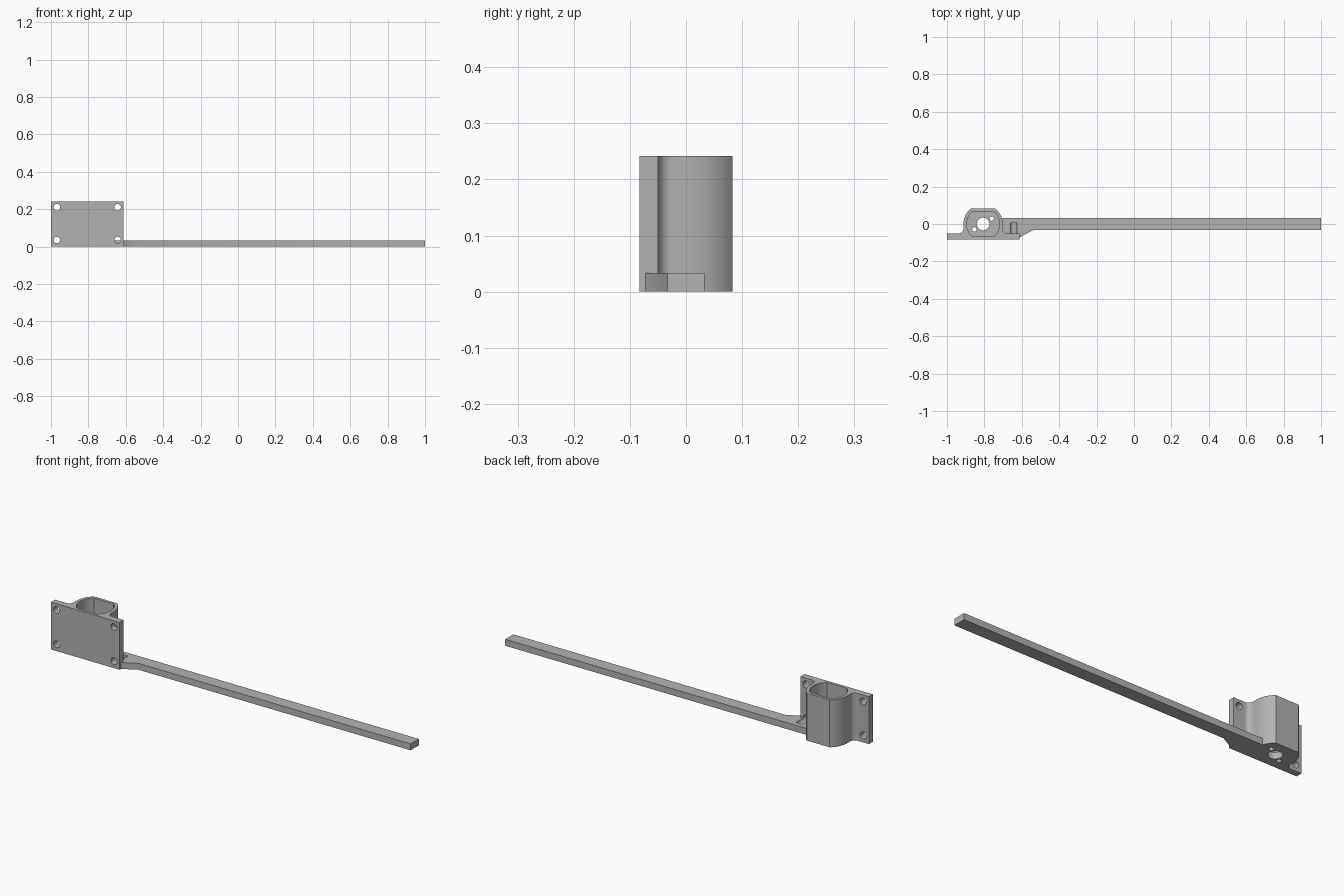
import bpy, bmesh, math

cube = bpy.data.objects.get("Cube")
if cube:
    bpy.data.objects.remove(cube, do_unlink=True)

CX = -0.807          # housing axis
PLATE_BACK = -0.05
HEIGHT = 0.242
ARM = 0.033          # arm half width and thickness

grey = bpy.data.materials.new("plain_grey")
grey.use_nodes = True
colour = (0.45, 0.45, 0.45, 1)
grey.diffuse_color = colour
grey.node_tree.nodes["Principled BSDF"].inputs["Base Color"].default_value = colour


def arc(cx, cy, r, start, end, n):
    """Points on an arc, angles in radians."""
    steps = [start + (end - start) * i / n for i in range(n + 1)]
    return [(cx + r * math.cos(a), cy + r * math.sin(a)) for a in steps]


def prism(name, points, z0, z1):
    """Extrude a flat outline upwards."""
    bm = bmesh.new()
    face = bm.faces.new([bm.verts.new((x, y, z0)) for x, y in points])
    top = bmesh.ops.extrude_face_region(bm, geom=[face])["geom"]
    verts = [v for v in top if isinstance(v, bmesh.types.BMVert)]
    bmesh.ops.translate(bm, verts=verts, vec=(0, 0, z1 - z0))
    bmesh.ops.recalc_face_normals(bm, faces=bm.faces)
    mesh = bpy.data.meshes.new(name)
    bm.to_mesh(mesh)
    bm.free()
    mesh.materials.append(grey)
    obj = bpy.data.objects.new(name, mesh)
    bpy.context.collection.objects.link(obj)
    return obj


def rod(name, r, loc, length, along_y=False):
    bpy.ops.mesh.primitive_cylinder_add(
        vertices=32, radius=r, depth=length, location=loc,
        rotation=(math.pi / 2 if along_y else 0, 0, 0))
    obj = bpy.context.object
    obj.name = name
    obj.data.materials.append(grey)
    return obj


def combine(target, other, operation):
    """Apply a boolean and discard the helper."""
    other.hide_render = True
    mod = target.modifiers.new("combine", "BOOLEAN")
    mod.operation = operation
    mod.solver = "EXACT"
    mod.object = other
    bpy.ops.object.select_all(action="DESELECT")
    bpy.context.view_layer.objects.active = target
    target.select_set(True)
    bpy.ops.object.modifier_apply(modifier=mod.name)
    bpy.data.objects.remove(other, do_unlink=True)


# Mounting plate and flat-backed round housing, as one filleted outline
R, F = 0.105, 0.025
flat = math.asin(0.083 / R)
low = PLATE_BACK + F
right_side = arc(CX + R + F, low, F, 1.5 * math.pi, math.pi, 8)
right_side += arc(CX, 0, R, 0, flat, 14)
left_side = [(2 * CX - x, y) for x, y in reversed(right_side)]
outline = [(-1, -0.083), (-0.612, -0.083), (-0.612, PLATE_BACK)]
outline += right_side + left_side + [(-1, PLATE_BACK)]
bracket = prism("mounting_bracket_with_arm", outline, 0, HEIGHT)

# Long arm with its tapered root
arm = prism("long_arm", [(1, ARM), (-0.74, ARM), (-0.74, -0.072),
                         (-0.612, -0.072), (-0.54, -ARM), (1, -ARM)], 0, ARM)
combine(bracket, arm, "UNION")

# Pocket with two flat and two round sides
PR = 0.088
a = math.asin(0.068 / PR)
pocket = prism("pocket", arc(CX, 0, PR, -a, a, 24)
               + arc(CX, 0, PR, math.pi - a, math.pi + a, 24), ARM, 0.3)
combine(bracket, pocket, "DIFFERENCE")

# Shaft hole and two screw holes in the pocket floor
for dx, dy, r in ((0, 0, 0.034), (0.046, 0.029, 0.012), (-0.046, -0.029, 0.012)):
    combine(bracket, rod("floor_hole", r, (CX + dx, dy, 0), 0.15), "DIFFERENCE")

# Four plate holes; the low inner one also grooves the arm
for x in (-0.968, -0.644):
    for z in (0.035, 0.21):
        y0, y1 = -0.12, 0.006 if x > -0.8 and z < 0.1 else -0.03
        hole = rod("plate_hole", 0.0175, (x, (y0 + y1) / 2, z), y1 - y0, True)
        combine(bracket, hole, "DIFFERENCE")

bpy.ops.object.select_all(action="DESELECT")
bracket.select_set(True)
bpy.context.view_layer.objects.active = bracket
bpy.ops.object.shade_smooth_by_angle(angle=math.radians(30))
